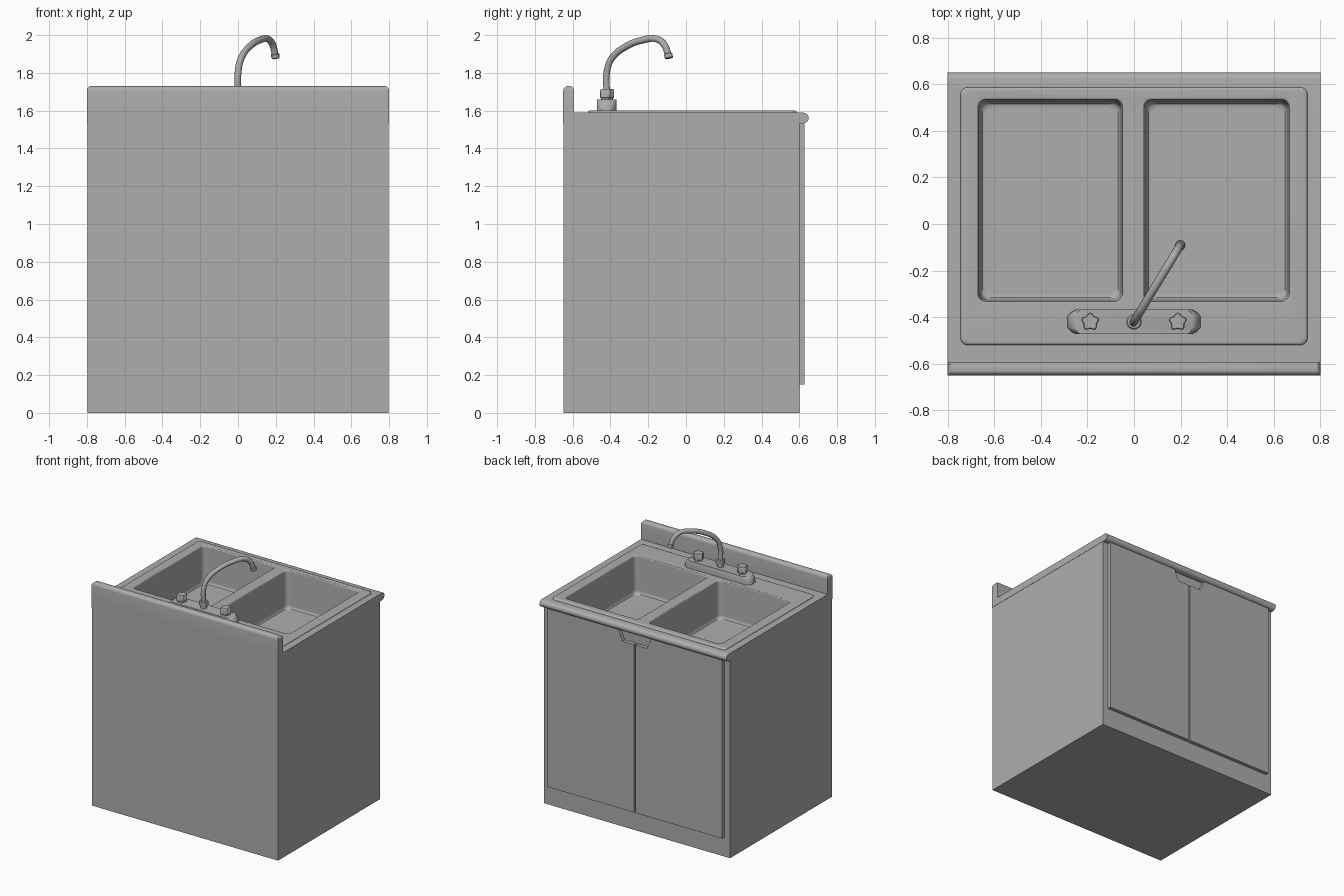
import bpy, bmesh, math
from mathutils import Vector

cube = bpy.data.objects.get("Cube")
if cube:
    bpy.data.objects.remove(cube, do_unlink=True)

grey = bpy.data.materials.new("mid_grey")
grey.use_nodes = True
colour = (0.42, 0.42, 0.42, 1)
grey.diffuse_color = colour
grey.node_tree.nodes["Principled BSDF"].inputs["Base Color"].default_value = colour


def finish(name, bm, smooth=True):
    mesh = bpy.data.meshes.new(name)
    bm.to_mesh(mesh)
    bm.free()
    obj = bpy.data.objects.new(name, mesh)
    bpy.context.collection.objects.link(obj)
    mesh.materials.append(grey)
    if smooth:
        bpy.ops.object.select_all(action="DESELECT")
        obj.select_set(True)
        bpy.context.view_layer.objects.active = obj
        bpy.ops.object.shade_smooth_by_angle(angle=math.radians(35))
    return obj


def box(bm, low, high):
    verts = bmesh.ops.create_cube(bm, size=1)["verts"]
    for v in verts:
        v.co = [l + (c + 0.5) * (h - l) for c, l, h in zip(v.co, low, high)]


def ring(bm, points, z):
    return [bm.verts.new((x, y, z)) for x, y in points]


def loft(bm, rings, cap_bottom=True, cap_top=True):
    for a, b in zip(rings, rings[1:]):
        for i in range(len(a)):
            j = (i + 1) % len(a)
            bm.faces.new((a[i], a[j], b[j], b[i]))
    if cap_bottom:
        bm.faces.new(rings[0][::-1])
    if cap_top:
        bm.faces.new(rings[-1])


def rounded_rect(x0, x1, y0, y1, r, steps=5):
    pts = []
    corners = ((x1 - r, y1 - r), (x0 + r, y1 - r), (x0 + r, y0 + r), (x1 - r, y0 + r))
    for k, (cx, cy) in enumerate(corners):
        for i in range(steps + 1):
            a = math.pi / 2 * (k + i / steps)
            pts.append((cx + r * math.cos(a), cy + r * math.sin(a)))
    return pts


def circle(r, cx=0, cy=0, n=20):
    return [(cx + r * math.cos(i * math.tau / n), cy + r * math.sin(i * math.tau / n)) for i in range(n)]


def extrude_x(name, profile, half):
    bm = bmesh.new()
    ends = [[bm.verts.new((x, y, z)) for y, z in profile] for x in (-half, half)]
    loft(bm, ends)
    bmesh.ops.recalc_face_normals(bm, faces=bm.faces)
    return finish(name, bm)


# Cabinet, open under the sink
bm = bmesh.new()
box(bm, (-0.798, -0.649, 0), (0.798, 0.6, 1.535))
bmesh.ops.delete(bm, geom=[f for f in bm.faces if f.normal.z > 0.9], context="FACES_ONLY")
finish("cabinet", bm, False)

# Pair of doors with a shared grip notch at the top
for side, name in ((1, "left_door"), (-1, "right_door")):
    outline = [(0.006, 0.15), (0.75, 0.15), (0.75, 1.533), (0.14, 1.533), (0.105, 1.45), (0.006, 1.45)]
    bm = bmesh.new()
    loft(bm, [[bm.verts.new((side * x, y, z)) for x, z in outline] for y in (0.6, 0.628)])
    bmesh.ops.recalc_face_normals(bm, faces=bm.faces)
    finish(name, bm, False)

# Counter with a rolled front edge and an opening for the sink
nose = [(0.622 + 0.028 * math.cos(a), 1.561 + 0.028 * math.sin(a))
        for a in [math.radians(-90 + 18 * i) for i in range(11)]]
counter = extrude_x("counter", [(-0.65, 1.533), (0.6, 1.533)] + nose + [(-0.65, 1.589)], 0.8)
bm = bmesh.new()
box(bm, (-0.72, -0.49, 1.4), (0.72, 0.56, 1.8))
cutter = finish("sink_opening_cutter", bm, False)
cutter.hide_render = True
cutter.hide_set(True)
cut = counter.modifiers.new("sink_opening", "BOOLEAN")
cut.operation = "DIFFERENCE"
cut.object = cutter
cut.solver = "EXACT"

# Backsplash with rounded top edges
bm = bmesh.new()
box(bm, (-0.8, -0.65, 1.585), (0.8, -0.592, 1.73))
edges = [e for e in bm.edges if all(v.co.z > 1.7 for v in e.verts)]
bmesh.ops.bevel(bm, geom=edges, offset=0.024, segments=5, profile=0.5, affect="EDGES")
finish("backsplash", bm)

# Double sink: raised rim plate flowing into two bowls
bm = bmesh.new()
rim = [ring(bm, rounded_rect(-0.745 + d, 0.745 - d, -0.52 + d, 0.587 - d, 0.03), z)
       for d, z in ((0, 1.588), (0.002, 1.595), (0.006, 1.599), (0.012, 1.601))]
loft(bm, rim, False, False)
loops = [rim[-1]]
for x0, x1 in ((-0.67, -0.048), (0.042, 0.668)):
    levels = ((-0.005, 1.601), (-0.001, 1.598), (0.002, 1.59), (0.01, 1.34),
              (0.013, 1.325), (0.02, 1.315), (0.035, 1.31))
    bowl = [ring(bm, rounded_rect(x0 + d, x1 - d, -0.335 + d, 0.535 - d, 0.035), z) for d, z in levels]
    loft(bm, [r[::-1] for r in bowl], False, True)
    loops.append(bowl[0])
border = [bm.edges.get((l[i - 1], l[i])) for l in loops for i in range(len(l))]
bmesh.ops.triangle_fill(bm, use_beauty=True, edges=border, normal=(0, 0, 1))
bmesh.ops.recalc_face_normals(bm, faces=bm.faces)
if sum(f.normal.z * f.calc_area() for f in bm.faces) < 0:
    bmesh.ops.reverse_faces(bm, faces=bm.faces)
sink = finish("double_sink", bm)
sink.modifiers.new("even_shading", "WEIGHTED_NORMAL").keep_sharp = True

# Tap base plate with sloped, clipped ends
TAP_Y = -0.42
bm = bmesh.new()
plate = []
for tip, shoulder, z in ((0.285, 0.25, 1.6), (0.28, 0.247, 1.63), (0.265, 0.238, 1.652), (0.25, 0.232, 1.66)):
    quarter = [(tip, 0.025), ((tip + shoulder) / 2 + 0.003, 0.041), (shoulder, 0.052)]
    pts = quarter + [(-x, y) for x, y in quarter[::-1]]
    pts += [(-x, -y) for x, y in pts]
    plate.append(ring(bm, [(x, y + TAP_Y) for x, y in pts], z))
loft(bm, plate)
finish("tap_base", bm)

# Lobed tap handles
for side, name in ((1, "left_handle"), (-1, "right_handle")):
    bm = bmesh.new()
    layers = []
    for scale, z in ((0.85, 1.655), (0.85, 1.666), (1, 1.67), (1, 1.708), (0.88, 1.715)):
        pts = []
        for i in range(40):
            a = i * math.tau / 40
            r = scale * (0.035 + 0.005 * math.cos(5 * (a - math.pi / 2)))
            pts.append((side * 0.188 + r * math.cos(a), TAP_Y + r * math.sin(a)))
        layers.append(ring(bm, pts, z))
    loft(bm, layers)
    finish(name, bm)

# Collar under the spout
bm = bmesh.new()
loft(bm, [ring(bm, circle(r, 0, TAP_Y), z) for r, z in
          ((0.024, 1.655), (0.024, 1.68), (0.033, 1.683), (0.033, 1.708), (0.028, 1.714))])
finish("spout_collar", bm)

# Swan-neck spout swept over the left bowl
reach = Vector((0.205, 0.34, 0)).normalized()
path = [(0, 1.70), (0, 1.80), (0.03, 1.875), (0.12, 1.94), (0.23, 1.975), (0.31, 1.979),
        (0.355, 1.95), (0.383, 1.89)]
curve = bpy.data.curves.new("spout_path", "CURVE")
curve.dimensions = "3D"
curve.bevel_depth = 0.018
curve.bevel_resolution = 3
curve.use_fill_caps = True
spline = curve.splines.new("BEZIER")
spline.bezier_points.add(len(path) - 1)
for p, (d, z) in zip(spline.bezier_points, path):
    p.co = Vector((0, TAP_Y, z)) + reach * d
    p.handle_left_type = p.handle_right_type = "AUTO"
spline.resolution_u = 6
spline.use_smooth = True
curve.materials.append(grey)
bpy.context.collection.objects.link(bpy.data.objects.new("spout", curve))

# Ring at the spout mouth
bm = bmesh.new()
loft(bm, [ring(bm, circle(r), z) for r, z in ((0.018, -0.016), (0.022, -0.012), (0.022, 0.008), (0.018, 0.012))])
tilt = (reach * -0.015 + Vector((0, 0, 0.06))).to_track_quat("Z", "Y").to_matrix().to_4x4()
tilt.translation = Vector((0, TAP_Y, 1.892)) + reach * 0.382
bm.transform(tilt)
finish("spout_mouth", bm)
